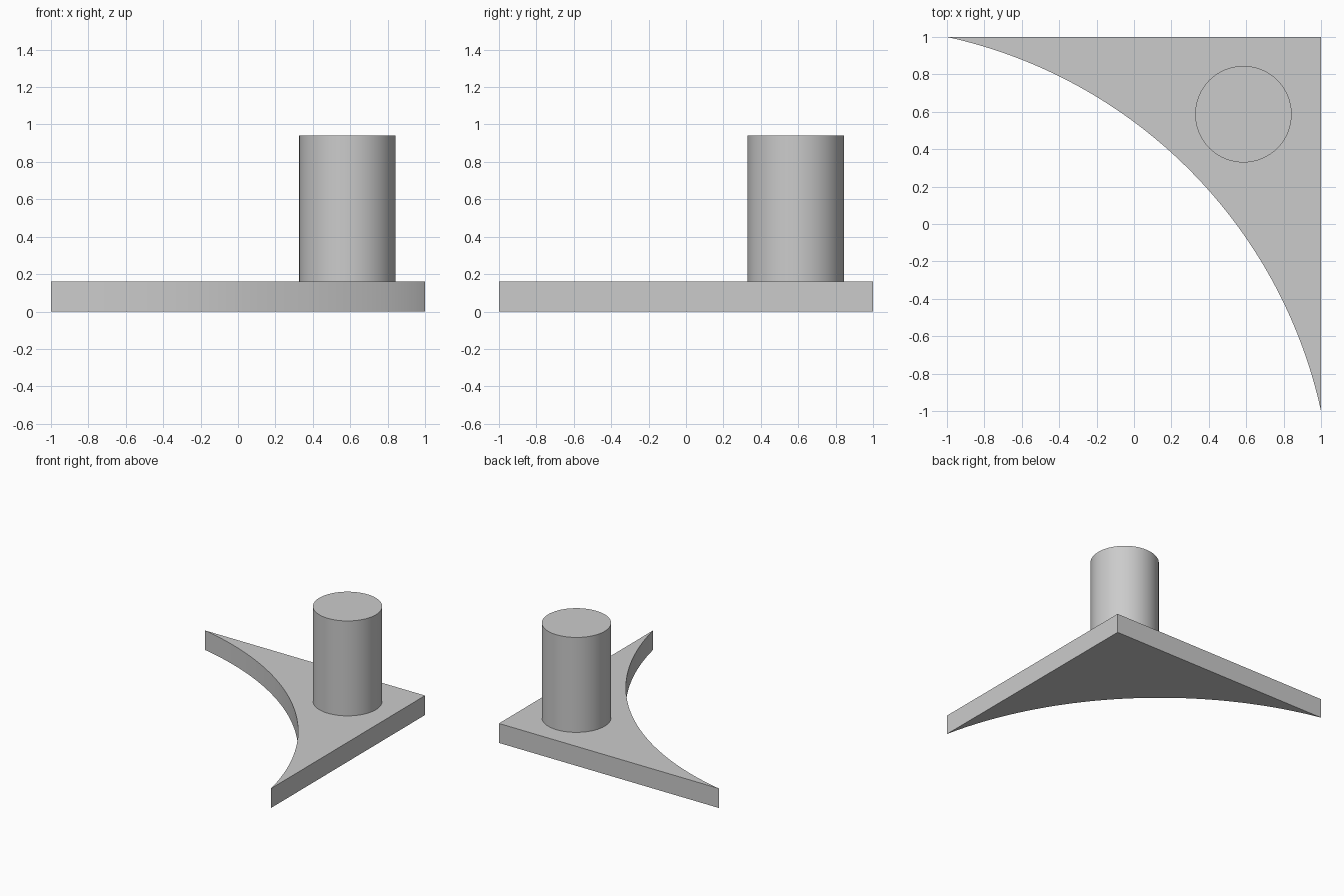
import bpy, bmesh, math

cube = bpy.data.objects.get("Cube")
if cube:
    bpy.data.objects.remove(cube, do_unlink=True)

# Plain grey finish
grey = bpy.data.materials.new("plain_grey")
grey.use_nodes = True
colour = (0.6, 0.6, 0.6, 1)
grey.diffuse_color = colour
grey.node_tree.nodes["Principled BSDF"].inputs["Base Color"].default_value = colour


def extrude_outline(name, outline, bottom, top):
    """Raise a flat counter-clockwise outline into a solid."""
    bm = bmesh.new()
    base = bm.faces.new([bm.verts.new((x, y, bottom)) for x, y in outline])
    raised = bmesh.ops.extrude_face_region(bm, geom=[base], use_keep_orig=True)
    verts = [v for v in raised["geom"] if isinstance(v, bmesh.types.BMVert)]
    bmesh.ops.translate(bm, verts=verts, vec=(0, 0, top - bottom))
    bmesh.ops.recalc_face_normals(bm, faces=bm.faces)
    mesh = bpy.data.meshes.new(name)
    bm.to_mesh(mesh)
    bm.free()
    mesh.materials.append(grey)
    obj = bpy.data.objects.new(name, mesh)
    bpy.context.collection.objects.link(obj)
    bpy.ops.object.select_all(action="DESELECT")
    obj.select_set(True)
    bpy.context.view_layer.objects.active = obj
    bpy.ops.object.shade_smooth_by_angle(angle=math.radians(30))
    return obj


def arc(cx, cy, radius, start, end, steps):
    return [(cx + radius * math.cos(start + (end - start) * i / steps),
             cy + radius * math.sin(start + (end - start) * i / steps))
            for i in range(steps + 1)]


# Corner plate: two straight sides and a concave circular edge
c = 1.56
radius = math.hypot(1 + c, c - 1)
start = math.atan2(1 + c, c - 1)
edge = arc(-c, -c, radius, start, math.pi / 2 - start, 48)
extrude_outline("corner_plate", edge + [(1, 1)], 0, 0.16)

# Round post standing on the plate
ring = arc(0.585, 0.587, 0.258, 0, math.tau, 64)[:-1]
extrude_outline("round_post", ring, 0.16, 0.94)
